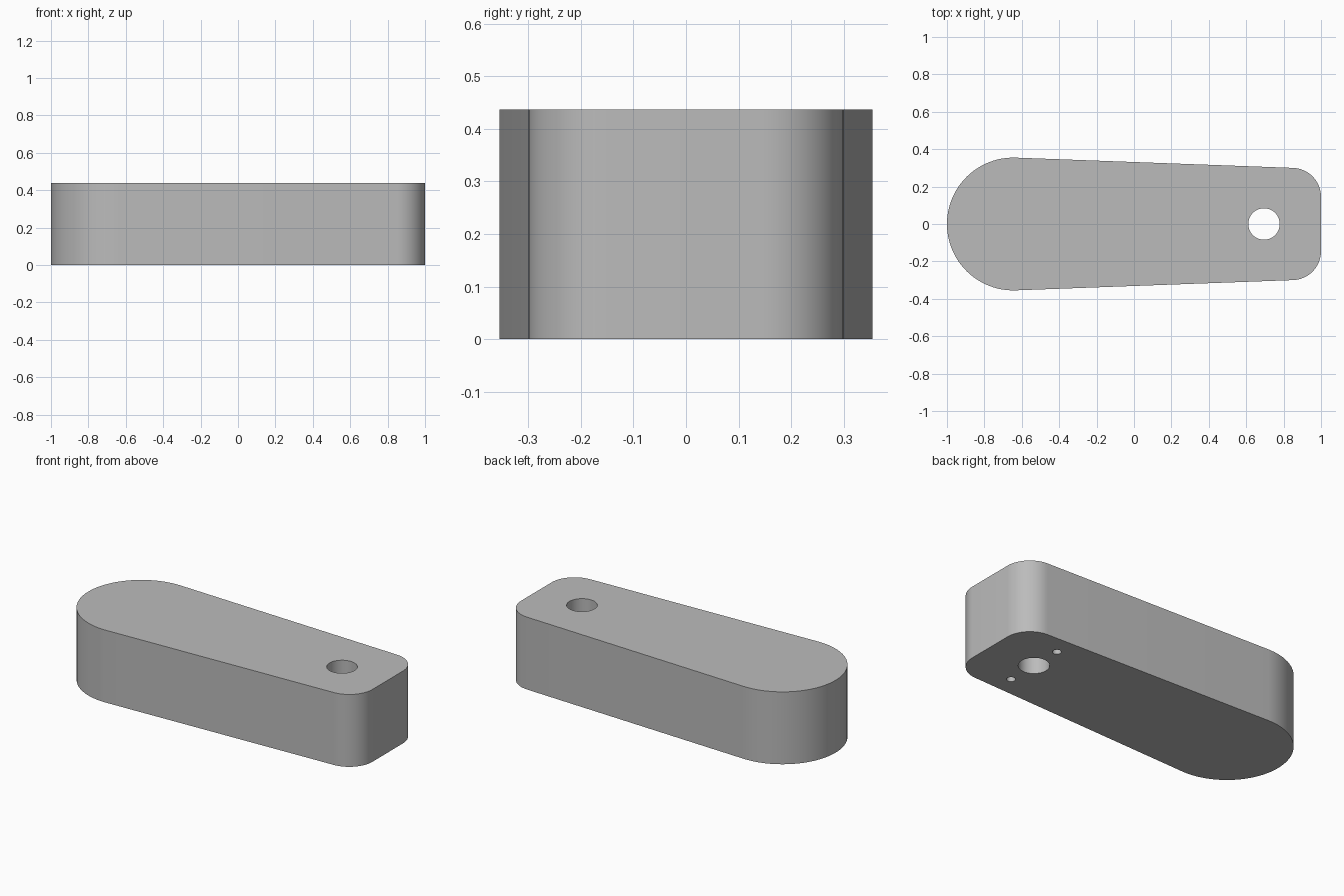
import bpy, bmesh
from math import sin, cos, radians

cube = bpy.data.objects.get("Cube")
if cube:
    bpy.data.objects.remove(cube, do_unlink=True)

HEIGHT = 0.437
HOLE_X = 0.695

grey = bpy.data.materials.new("plain grey")
grey.use_nodes = True
colour = (0.5, 0.5, 0.5, 1)
grey.diffuse_color = colour
grey.node_tree.nodes["Principled BSDF"].inputs["Base Color"].default_value = colour


def arc(cx, cy, r, start, end, steps):
    angles = [radians(start + (end - start) * i / steps) for i in range(steps + 1)]
    return [(cx + r * cos(a), cy + r * sin(a)) for a in angles]


def prism(name, outline, bottom, top):
    """Extrude a closed outline between two heights."""
    bm = bmesh.new()
    base = bm.faces.new([bm.verts.new((x, y, bottom)) for x, y in outline])
    ext = bmesh.ops.extrude_face_region(bm, geom=[base])
    verts = [v for v in ext["geom"] if isinstance(v, bmesh.types.BMVert)]
    bmesh.ops.translate(bm, verts=verts, vec=(0, 0, top - bottom))
    bmesh.ops.recalc_face_normals(bm, faces=bm.faces)
    mesh = bpy.data.meshes.new(name)
    bm.to_mesh(mesh)
    bm.free()
    mesh.materials.append(grey)
    obj = bpy.data.objects.new(name, mesh)
    bpy.context.collection.objects.link(obj)
    return obj


def drill(body, y, r, bottom, top):
    """Cut a round vertical hole into the body."""
    outline = arc(HOLE_X, y, r, 0, 360, 48)[:-1]
    cutter = prism("hole_cutter", outline, bottom, top)
    mod = body.modifiers.new("hole", "BOOLEAN")
    mod.operation = "DIFFERENCE"
    mod.solver = "EXACT"
    mod.object = cutter
    bpy.context.view_layer.objects.active = body
    bpy.ops.object.modifier_apply(modifier=mod.name)
    bpy.data.objects.remove(cutter, do_unlink=True)


# Tapered arm: wide round end, straight sides, narrow end with rounded corners
TAPER = 87.9
outline = arc(0.845, -0.145, 0.155, -TAPER, 0, 16)
outline += arc(0.845, 0.145, 0.155, 0, TAPER, 16)
outline += arc(-0.645, 0, 0.355, TAPER, 360 - TAPER, 48)
arm = prism("tapered_arm", outline, 0, HEIGHT)

# Through hole and two small blind pin holes underneath
drill(arm, 0, 0.084, -0.1, HEIGHT + 0.1)
for side in (-1, 1):
    drill(arm, side * 0.19, 0.024, -0.1, 0.12)

bpy.ops.object.select_all(action="DESELECT")
arm.select_set(True)
bpy.context.view_layer.objects.active = arm
bpy.ops.object.shade_smooth_by_angle(angle=radians(30))
